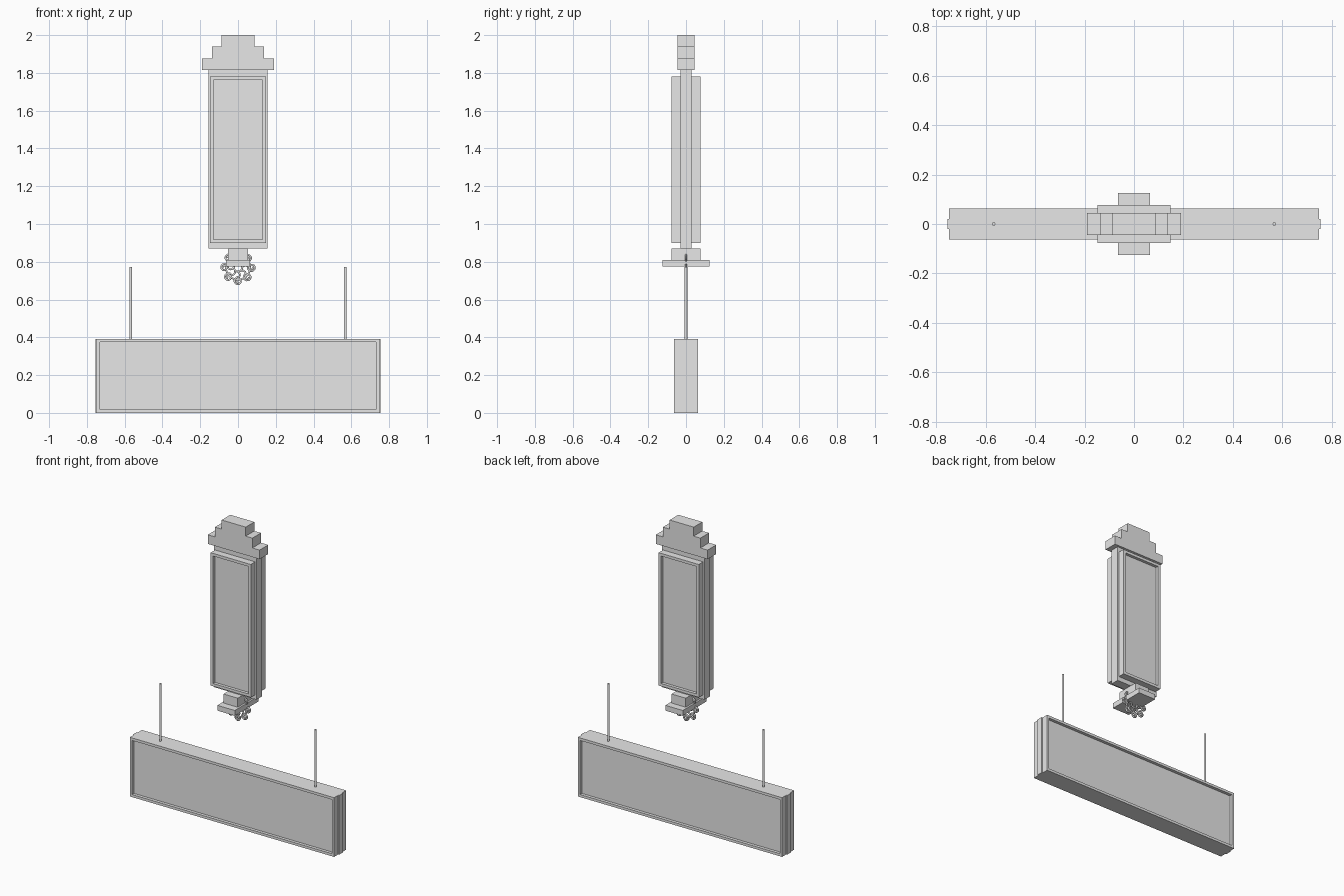
import bpy, bmesh, math
from mathutils import Matrix

if "Cube" in bpy.data.objects:
    bpy.data.objects.remove(bpy.data.objects["Cube"])

grey = bpy.data.materials.new("light_grey")
grey.diffuse_color = (0.8, 0.8, 0.8, 1)
grey.use_nodes = True
grey.node_tree.nodes["Principled BSDF"].inputs["Base Color"].default_value = grey.diffuse_color


def finish(name, bm):
    bmesh.ops.recalc_face_normals(bm, faces=bm.faces)
    me = bpy.data.meshes.new(name)
    bm.to_mesh(me)
    bm.free()
    me.materials.append(grey)
    ob = bpy.data.objects.new(name, me)
    bpy.context.collection.objects.link(ob)
    return ob


def box_bm(hx, y0, y1, z0, z1):
    bm = bmesh.new()
    m = Matrix.Translation((0, (y0 + y1) / 2, (z0 + z1) / 2)) @ Matrix.Diagonal((2 * hx, y1 - y0, z1 - z0, 1))
    bmesh.ops.create_cube(bm, size=1, matrix=m)
    return bm


def box(name, hx, hy, z0, z1):
    return finish(name, box_bm(hx, -hy, hy, z0, z1))


def framed_panel(name, side, hx, y_in, y_out, z0, z1, rim, depth):
    """Box whose outward face is inset and pushed in, leaving a raised rim."""
    y0, y1 = sorted((side * y_in, side * y_out))
    bm = box_bm(hx, y0, y1, z0, z1)
    bm.normal_update()
    face = next(f for f in bm.faces if f.normal.y * side > 0.9)
    bmesh.ops.inset_region(bm, faces=[face], thickness=rim)
    inner = bmesh.ops.extrude_discrete_faces(bm, faces=[face])["faces"][0]
    bmesh.ops.translate(bm, verts=inner.verts, vec=(0, -side * depth, 0))
    return finish(name, bm)


# Stepped cap, extruded from a half outline
half = [(0.19, 1.815), (0.19, 1.875), (0.137, 1.875), (0.137, 1.94), (0.088, 1.94), (0.088, 2.0)]
bm = bmesh.new()
outline = half + [(-x, z) for x, z in reversed(half)]
cap_face = bm.faces.new([bm.verts.new((x, -0.045, z)) for x, z in outline])
ext = bmesh.ops.extrude_face_region(bm, geom=[cap_face])["geom"]
bmesh.ops.translate(bm, verts=[v for v in ext if isinstance(v, bmesh.types.BMVert)], vec=(0, 0.09, 0))
finish("stepped_cap", bm)

# Upright sign: core slab with a framed panel on each side
box("upright_core", 0.156, 0.03, 0.87, 1.815)
# Hanging sign: core slab with a framed panel on each side
box("hanging_core", 0.755, 0.02, 0.0, 0.392)
for side, label in ((-1, "front"), (1, "back")):
    framed_panel("upright_panel_" + label, side, 0.147, 0.03, 0.076, 0.90, 1.78, 0.026, 0.02)
    framed_panel("hanging_panel_" + label, side, 0.748, 0.02, 0.063, 0.0, 0.392, 0.024, 0.02)

# Bracket under the upright sign
box("bracket_block", 0.052, 0.077, 0.81, 0.87)
box("bracket_foot", 0.064, 0.125, 0.775, 0.81)

# Hanging rods
for side, label in ((-1, "left"), (1, "right")):
    bm = bmesh.new()
    bmesh.ops.create_cone(bm, cap_ends=True, segments=12, radius1=0.007, radius2=0.007, depth=0.39,
                          matrix=Matrix.Translation((side * 0.568, 0, 0.577)))
    finish("rod_" + label, bm)

# Wrought scroll ornament: rings and curls in one thin upright plane
cu = bpy.data.curves.new("scroll_ornament", "CURVE")
cu.dimensions = "3D"
cu.bevel_depth = 0.0055
cu.bevel_resolution = 1
cu.use_fill_caps = True
cu.materials.append(grey)
CZ = 0.77


def stroke(points, closed=False):
    sp = cu.splines.new("POLY")
    sp.points.add(len(points) - 1)
    for p, (x, z) in zip(sp.points, points):
        p.co = (x, 0, CZ + z, 1)
    sp.use_cyclic_u = closed


def ring(cx, cz, r, n=24):
    stroke([(cx + r * math.cos(2 * math.pi * i / n), cz + r * math.sin(2 * math.pi * i / n)) for i in range(n)], True)


ring(0, 0, 0.022)
ring(0, 0, 0.064, 40)
for k in range(8):
    a = k * math.pi / 4
    c, s = math.cos(a), math.sin(a)
    # Outer curl winding in towards its own middle
    curl = []
    for i in range(25):
        t = a + math.pi + i / 24 * 3.2 * math.pi
        r = 0.021 * (1 - 0.65 * i / 24)
        curl.append((0.072 * c + r * math.cos(t), 0.072 * s + r * math.sin(t)))
    stroke(curl)
    # S-shaped spoke from hub to rim
    stroke([(r * math.cos(a + b), r * math.sin(a + b))
            for r, b in ((0.022, 0), (0.032, 0.25), (0.043, 0.25), (0.054, 0.08), (0.064, 0))])
ornament = bpy.data.objects.new("scroll_ornament", cu)
bpy.context.collection.objects.link(ornament)
